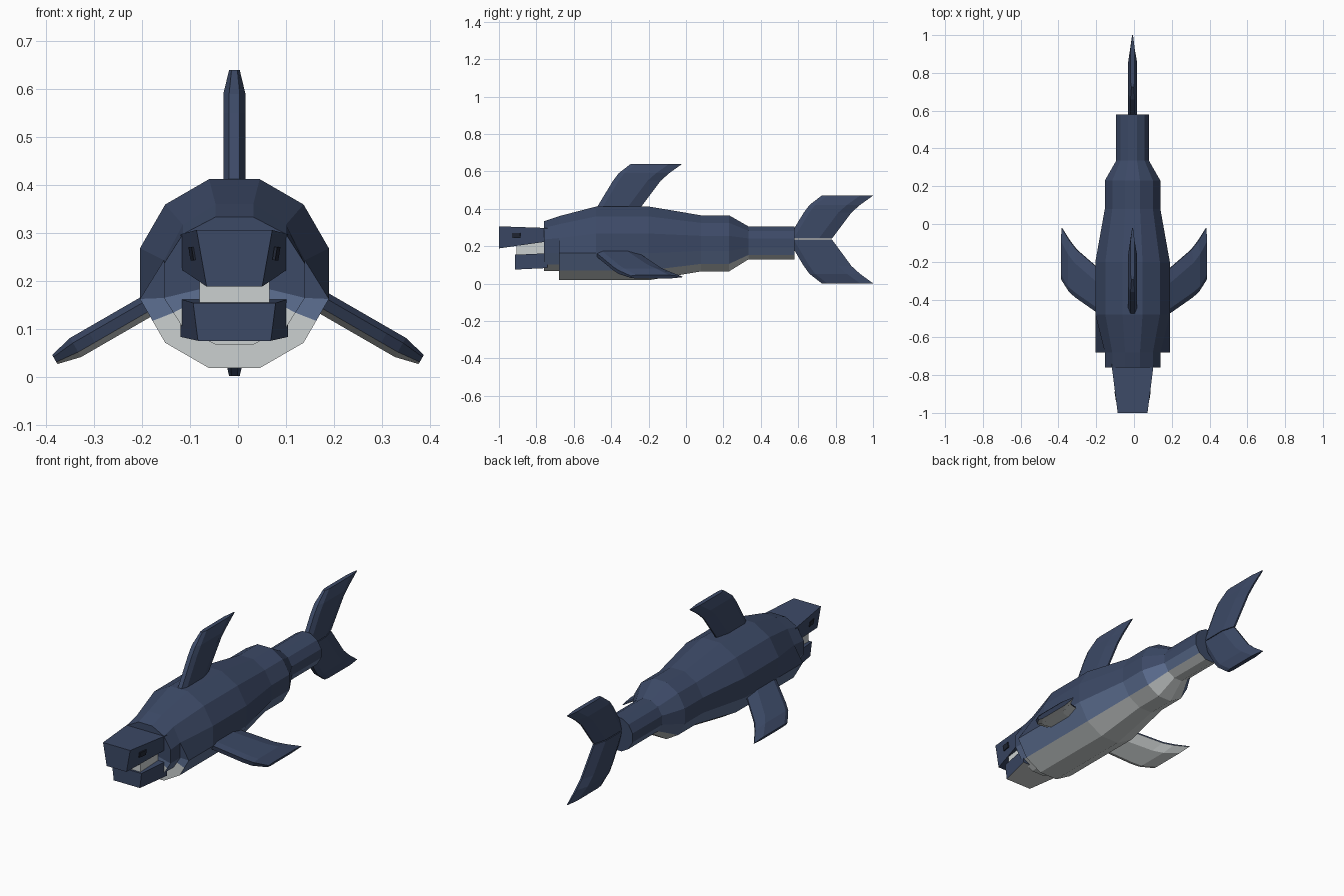
import bpy, bmesh, math
from mathutils import Matrix, Vector

if "Cube" in bpy.data.objects:
    bpy.data.objects.remove(bpy.data.objects["Cube"])

CX = -0.0075  # body centre line


def material(name, rgb):
    m = bpy.data.materials.new(name)
    m.diffuse_color = (*rgb, 1)
    m.use_nodes = True
    m.node_tree.nodes["Principled BSDF"].inputs["Base Color"].default_value = m.diffuse_color
    return m


NAVY = material("navy_skin", (0.045, 0.067, 0.133))
BLUE = material("flank_blue", (0.11, 0.16, 0.29))
PALE = material("pale_belly", (0.60, 0.63, 0.63))
DARK = material("dark_eye", (0.015, 0.02, 0.035))


def finish(name, bm, mats):
    bmesh.ops.remove_doubles(bm, verts=bm.verts[:], dist=1e-5)
    bmesh.ops.recalc_face_normals(bm, faces=bm.faces[:])
    me = bpy.data.meshes.new(name)
    bm.to_mesh(me)
    bm.free()
    for m in mats:
        me.materials.append(m)
    ob = bpy.data.objects.new(name, me)
    bpy.context.collection.objects.link(ob)
    return ob


def loft(bm, rings, mat=lambda band, seg: 0):
    """Skin closed rings of equal length."""
    vr = [[bm.verts.new(p) for p in r] for r in rings]
    n = len(vr[0])
    for b in range(len(vr) - 1):
        for i in range(n):
            j = (i + 1) % n
            f = bm.faces.new((vr[b][i], vr[b][j], vr[b + 1][j], vr[b + 1][i]))
            f.material_index = mat(b, i)
    return vr


# ---- body: twelve-sided rings, with a seam point halfway along each lower flank
ANGLES = sorted([15 + 30 * k for k in range(12)] + [210, 330])


def ring(y, cz, rx, up, down):
    pts = []
    for a in ANGLES:
        k = 1 if a in (210, 330) else 1 / math.cos(math.radians(15))
        c, s = math.cos(math.radians(a)) * k, math.sin(math.radians(a)) * k
        pts.append((CX + rx * c, y, cz + s * (up if s > 0 else down)))
    return pts


def body_mat(band, i):
    a = (ANGLES[i] + (ANGLES[(i + 1) % len(ANGLES)] + (360 if i == len(ANGLES) - 1 else 0))) / 2
    depth = -math.sin(math.radians(a))
    limit = 0.5 if band in (0, 2) else 0.70   # front cap and shoulder step
    return 2 if depth > limit else 1 if depth > 0.26 else 0


collar = ring(-0.68, 0.20, 0.147, 0.16, 0.133)
full = ring(-0.68, 0.215, 0.197, 0.197, 0.197)
shoulder = [c if a < 180 else f for a, c, f in zip(ANGLES, collar, full)]
rings = [
    [(CX, -0.76, 0.20)] * len(ANGLES),
    ring(-0.76, 0.20, 0.147, 0.133, 0.133),
    collar,
    shoulder,
    ring(-0.48, 0.215, 0.197, 0.197, 0.197),
    ring(-0.20, 0.215, 0.197, 0.197, 0.197),
    ring(0.08, 0.215, 0.147, 0.15, 0.15),
    ring(0.23, 0.215, 0.147, 0.15, 0.15),
    ring(0.335, 0.2175, 0.087, 0.0875, 0.0875),
    ring(0.58, 0.2175, 0.087, 0.0875, 0.0875),
]


def body_band(band, i):
    return body_mat({0: 0, 2: 2}.get(band, 9), i)


bm = bmesh.new()
vr = loft(bm, rings, body_band)
bm.faces.new(vr[-1])
finish("body", bm, [NAVY, BLUE, PALE])


# ---- fins: one swept, bevelled blade shared by the back, side and tail fins
# span, leading edge, trailing edge, half thickness of faces and of edges
BLADE = [
    (0.00, 0.00, 0.235, 0.023, 0.011),
    (0.14, 0.085, 0.34, 0.023, 0.011),
    (0.18, 0.115, 0.385, 0.023, 0.011),
    (0.23, 0.18, 0.455, 0.011, 0.006),
]


def fin(name, matrix, root=0.0, pale=False):
    rs = []
    sections = list(BLADE)
    if root:  # sunk root so the blade meets the body
        sections.insert(0, (-root, 0.0, 0.235, 0.023, 0.011))
    for s, a, b, t, e in sections:
        outline = [(a, -e), (a + 0.03, -t), (b - 0.07, -t), (b, -e * 0.4),
                   (b, e * 0.4), (b - 0.07, t), (a + 0.03, t), (a, e)]
        rs.append([matrix @ Vector((x, y, s)) for y, x in outline])
    bm = bmesh.new()
    v = loft(bm, rs)
    bm.faces.new(v[0])
    bm.faces.new(v[-1])
    bmesh.ops.recalc_face_normals(bm, faces=bm.faces[:])
    bm.normal_update()
    if pale:
        for f in bm.faces:
            if f.normal.z < -0.6:
                f.material_index = 1
    finish(name, bm, [NAVY, PALE])


fin("back_fin", Matrix.Translation((CX, -0.475, 0.41)), 0.05)
for side, label in ((1, "right"), (-1, "left")):
    d = Vector((side * math.cos(math.radians(30)), 0, -0.5))
    tip = Vector((side * 0.382, -0.475, 0.036))
    m = Matrix.Translation(tip - d * 0.23) @ Matrix.Rotation(side * math.radians(120), 4, 'Y')
    fin(label + "_side_fin", m, 0.06, pale=True)
fin("upper_tail_fin", Matrix.Translation((CX, 0.545, 0.24)))
fin("lower_tail_fin", Matrix.Translation((CX, 0.545, 0.236)) @ Matrix.Scale(-1, 4, (0, 0, 1))
    @ Matrix.Scale(1.02, 4, (0, 0, 1)))


# ---- head: wedge blocks given as half widths and heights at front and back
def wedge(name, front, back, under=0):
    """front/back: y, bottom half width, bottom z, top half width, top z"""
    rs = [[(CX - b, y, z0), (CX + b, y, z0), (CX + t, y, z1), (CX - t, y, z1)]
          for y, b, z0, t, z1 in (front, back)]
    bm = bmesh.new()
    v = loft(bm, rs, lambda band, i: under if i == 0 else 0)
    bm.faces.new(v[0])
    bm.faces.new(v[-1])
    return finish(name, bm, [NAVY, PALE])


wedge("snout", (-1.0, 0.058, 0.188, 0.079, 0.306), (-0.74, 0.112, 0.225, 0.112, 0.297))
wedge("lower_jaw", (-0.915, 0.076, 0.075, 0.086, 0.154), (-0.74, 0.112, 0.083, 0.112, 0.162), under=1)
mouth = wedge("mouth", (-0.905, 0.073, 0.14, 0.073, 0.225), (-0.74, 0.073, 0.14, 0.073, 0.235))
mouth.data.materials.clear()
mouth.data.materials.append(PALE)

# ---- eyes: thin plates laid on the sloping snout sides
for side, label in ((1, "right"), (-1, "left")):
    bm = bmesh.new()
    bmesh.ops.create_cube(bm, size=1)
    bmesh.ops.scale(bm, vec=(0.006, 0.045, 0.028), verts=bm.verts[:])
    along = Vector((side * 0.040, 0.26, 0)).normalized()
    rise = Vector((side * 0.16, 0, 1)).normalized()
    out = along.cross(rise).normalized()
    rot = Matrix((out, along, out.cross(along))).transposed().to_4x4()
    bm.transform(Matrix.Translation((CX + side * 0.0875, -0.908, 0.257)) @ rot)
    finish(label + "_eye", bm, [DARK])
